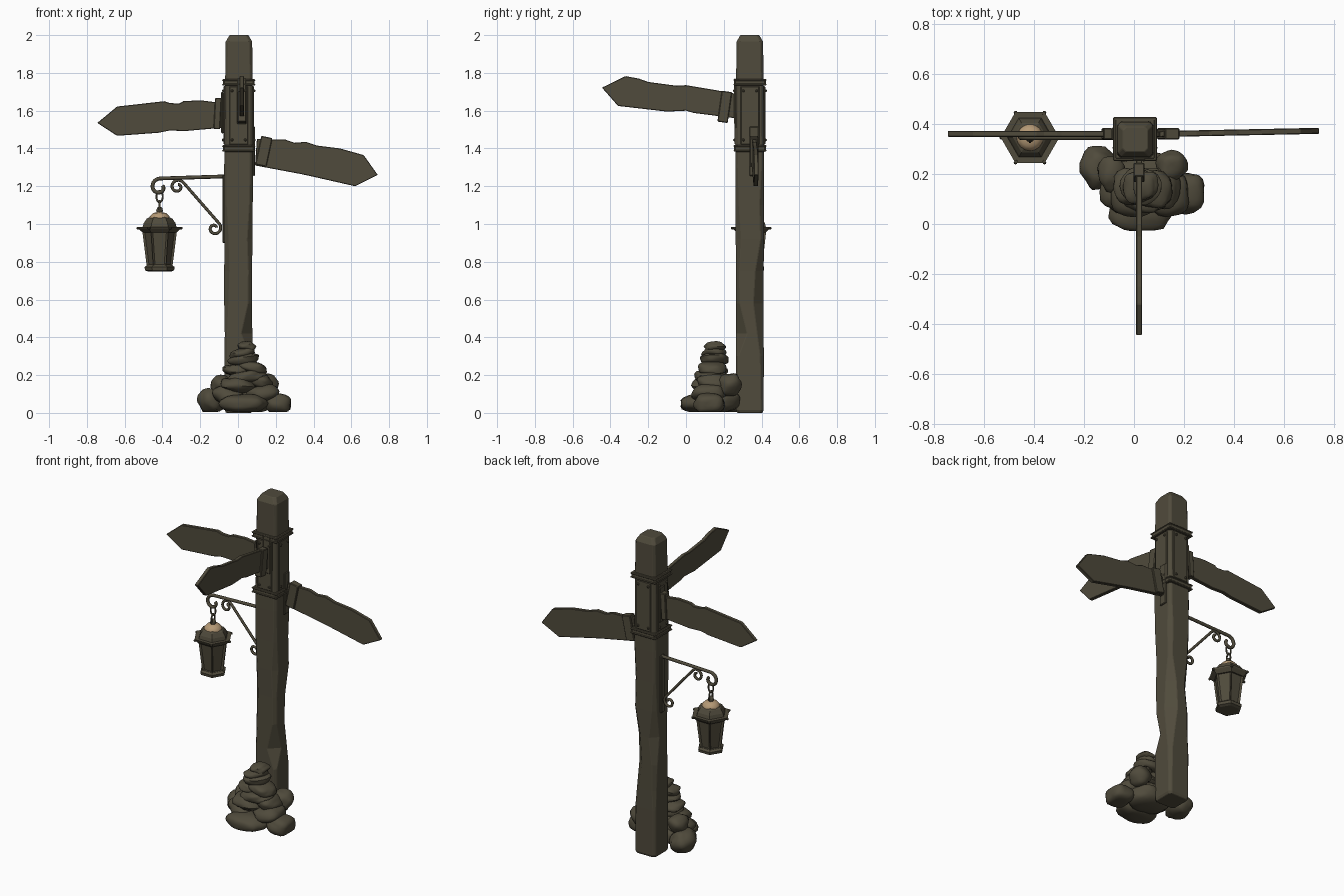
import bpy, bmesh, math, random
from mathutils import Vector, Matrix, noise

if "Cube" in bpy.data.objects:
    bpy.data.objects.remove(bpy.data.objects["Cube"])
random.seed(4)
PY = 0.345          # post centre in y
LX = -0.415         # lantern centre in x


def material(name, rgb):
    m = bpy.data.materials.new(name)
    m.use_nodes = True
    m.diffuse_color = (*rgb, 1)
    m.node_tree.nodes["Principled BSDF"].inputs["Base Color"].default_value = (*rgb, 1)
    return m


OLIVE = material("dark olive", (0.08, 0.07, 0.045))
TAN = material("warm tan", (0.46, 0.32, 0.18))


def finish(name, bm, mat=OLIVE, bevel=0, smooth=None):
    bmesh.ops.recalc_face_normals(bm, faces=bm.faces)
    me = bpy.data.meshes.new(name)
    bm.to_mesh(me)
    bm.free()
    ob = bpy.data.objects.new(name, me)
    bpy.context.collection.objects.link(ob)
    me.materials.append(mat)
    if bevel:
        mod = ob.modifiers.new("Bevel", "BEVEL")
        mod.width, mod.segments = bevel, 1
    if smooth:
        bpy.ops.object.select_all(action="DESELECT")
        bpy.context.view_layer.objects.active = ob
        ob.select_set(True)
        bpy.ops.object.shade_smooth_by_angle(angle=math.radians(smooth))
    return ob


def box(name, centre, size, turn=0, axis="Y", bevel=0.004):
    bm = bmesh.new()
    bmesh.ops.create_cube(bm, size=1, matrix=Matrix.Translation(centre)
                          @ Matrix.Rotation(math.radians(turn), 4, axis)
                          @ Matrix.Diagonal((*size, 1)))
    return finish(name, bm, bevel=bevel)


def loft(name, rings, mat=OLIVE, smooth=None, bevel=0):
    bm = bmesh.new()
    rows = [[bm.verts.new(p) for p in ring] for ring in rings]
    n = len(rows[0])
    for a, b in zip(rows, rows[1:]):
        for i in range(n):
            bm.faces.new((a[i], a[(i + 1) % n], b[(i + 1) % n], b[i]))
    bm.faces.new(rows[0])
    bm.faces.new(rows[-1])
    return finish(name, bm, mat, bevel, smooth)


def lathe(name, profile, sides, mat=OLIVE, smooth=None):
    return loft(name, [[(LX + r * math.cos(i * math.tau / sides),
                         PY + r * math.sin(i * math.tau / sides), z)
                        for i in range(sides)] for r, z in profile], mat, smooth)


def tube(name, pts, r, cyclic=False):
    cu = bpy.data.curves.new(name, "CURVE")
    cu.dimensions = "3D"
    cu.bevel_depth, cu.bevel_resolution, cu.use_fill_caps = r, 2, True
    sp = cu.splines.new("POLY")
    sp.points.add(len(pts) - 1)
    for p, co in zip(sp.points, pts):
        p.co = (*co, 1)
    sp.use_cyclic_u = cyclic
    ob = bpy.data.objects.new(name, cu)
    bpy.context.collection.objects.link(ob)
    cu.materials.append(OLIVE)


def arc(cx, cz, r0, r1, a0, a1, n=22):
    pts = []
    for i in range(n + 1):
        t = i / n
        a, r = math.radians(a0 + (a1 - a0) * t), r0 + (r1 - r0) * t
        pts.append((cx + r * math.cos(a), PY, cz + r * math.sin(a)))
    return pts


# Post: square section with worn corners whose chamfer varies with height
def section(z, half, wear, dx):
    ring = []
    for k, (sx, sy) in enumerate([(1, 1), (-1, 1), (-1, -1), (1, -1)]):
        c = 0.014 + wear[k]
        a, b = (half, half - c), (half - c, half)
        for u, v in ((a, b) if sx * sy > 0 else (b, a)):
            ring.append((0.003 + dx + sx * u, PY - 0.007 + sy * v, z))
    return ring


flat = (0, 0, 0, 0)
loft("post", [section(*row) for row in [
    (0, 0.067, flat, 0), (0.015, 0.073, flat, 0), (0.3, 0.074, (0.005, 0, 0, 0), 0),
    (0.42, 0.073, (0.02, 0.005, 0, 0.045), 0), (0.58, 0.073, (0.04, 0.01, 0.01, 0.006), -0.003),
    (0.75, 0.073, (0.03, 0.03, 0.015, 0.004), -0.003), (0.92, 0.075, (0.004, 0.01, 0.01, 0.015), 0),
    (1.1, 0.075, (0.01, 0, 0, 0.004), 0), (1.3, 0.076, flat, 0), (1.75, 0.073, flat, 0.002),
    (1.965, 0.07, flat, 0.002), (2.0, 0.05, flat, 0.002)]], bevel=0.003)

# Iron bands, side plates and bolts
for label, z in (("lower", 1.4), ("upper", 1.75)):
    box(label + "_band", (0.004, PY - 0.006, z), (0.168, 0.168, 0.036), bevel=0.008)
    for s in (-1, 1):
        box(label + "_band_rim", (0.004, PY - 0.006, z + s * 0.012), (0.175, 0.175, 0.01))
for i in range(4):
    d = Matrix.Rotation(i * math.pi / 2, 3, "Z") @ Vector((1, 0, 0))
    side = Vector((-d.y, d.x, 0))
    mid = Vector((0.004, PY - 0.006, 1.575))
    box("side_plate", mid + d * 0.075, (0.012, 0.1, 0.31), i * 90, "Z")
    for s in (-1, 1):
        for z in (-0.13, 0.13):
            box("bolt", mid + d * 0.083 + side * s * 0.035 + Vector((0, 0, z)),
                (0.012, 0.014, 0.014), i * 90, "Z")


# Arrow boards: outline in (distance, height), thickened sideways
def board(name, outline, place, thick=0.024):
    bm = bmesh.new()
    a, b = ([bm.verts.new(place(u, s * thick / 2, z)) for u, z in outline] for s in (-1, 1))
    n = len(a)
    for i in range(n):
        bm.faces.new((a[i], a[(i + 1) % n], b[(i + 1) % n], b[i]))
    bm.faces.new(a)
    bm.faces.new(b)
    finish(name, bm, bevel=0.003)


board("right_sign", [(0.08, 1.51), (0.08, 1.64), (0.2, 1.655), (0.29, 1.65), (0.31, 1.638), (0.36, 1.64),
                     (0.39, 1.65), (0.64, 1.622), (0.745, 1.535), (0.64, 1.467), (0.42, 1.483),
                     (0.36, 1.495), (0.28, 1.492)], lambda u, t, z: (-u, 0.36 + t, z))
board("left_sign", [(0.09, 1.31), (0.1, 1.45), (0.25, 1.447), (0.3, 1.43), (0.36, 1.435), (0.42, 1.415),
                    (0.54, 1.4), (0.665, 1.365), (0.74, 1.26), (0.62, 1.2), (0.4, 1.25),
                    (0.33, 1.265)], lambda u, t, z: (u, 0.357 + 0.02 * u + t, z))
board("front_sign", [(-0.26, 1.56), (-0.26, 1.69), (-0.15, 1.71), (0.0, 1.735), (0.05, 1.732),
                     (0.2, 1.752), (0.25, 1.77), (0.32, 1.783), (0.445, 1.722), (0.36, 1.625),
                     (0.1, 1.595), (0.0, 1.6), (-0.04, 1.588)], lambda u, t, z: (0.02 + t, -u, z))

# Sign collars and hinge plates
box("right_collar", (-0.108, 0.36, 1.585), (0.035, 0.045, 0.165), 3)
box("right_hinge", (-0.083, 0.36, 1.59), (0.012, 0.05, 0.22))
box("left_collar", (0.137, 0.36, 1.385), (0.06, 0.045, 0.155), 12)
box("left_hinge", (0.084, 0.36, 1.385), (0.012, 0.05, 0.26))
box("front_collar", (0.02, 0.205, 1.62), (0.045, 0.055, 0.165), -8, "X")
box("front_hinge", (0.02, 0.259, 1.65), (0.05, 0.012, 0.24))

# Lantern bracket with scrolled ends
box("bracket_plate", (-0.075, PY, 1.08), (0.014, 0.034, 0.36))
tube("bracket_arm", [(-0.07, PY, 1.252)] + arc(LX, 1.195, 0.046, 0.017, 90, 390), 0.01)
tube("bracket_brace", arc(-0.32, 1.197, 0.038, 0.012, 41, 440)[::-1]
     + arc(-0.125, 0.977, 0.036, 0.012, 41, -340), 0.008)

# Chain links
tube("upper_link", [(LX + 0.017 * math.cos(a), PY, 1.145 + 0.03 * math.sin(a))
                    for a in (i * math.tau / 14 for i in range(14))], 0.005, True)
tube("lower_link", [(LX, PY + 0.017 * math.cos(a), 1.09 + 0.034 * math.sin(a))
                    for a in (i * math.tau / 14 for i in range(14))], 0.005, True)

# Hexagonal lantern: cap, roof, glazed body, base
lathe("lantern_finial", [(0.01, 1.05), (0.018, 1.07), (0.014, 1.085), (0.005, 1.092)], 12, smooth=40)
lathe("lantern_cap", [(0.054, 1.025), (0.052, 1.04), (0.036, 1.057), (0.012, 1.063)], 16, TAN, 50)
lathe("lantern_roof", [(0.09, 0.955), (0.113, 0.976), (0.117, 0.985), (0.09, 0.984), (0.084, 1.005),
                       (0.068, 1.028), (0.045, 1.04)], 6)
lathe("lantern_base", [(0.06, 0.748), (0.077, 0.755), (0.08, 0.772), (0.066, 0.782)], 6)
bm = bmesh.new()
bmesh.ops.create_cone(bm, cap_ends=True, segments=6, radius1=0.068, radius2=0.092, depth=0.19,
                      matrix=Matrix.Translation((LX, PY, 0.87)) @ Matrix.Rotation(math.pi / 6, 4, "Z"))
# Put body corners on the same directions as the roof corners
far = max(bm.verts, key=lambda v: v.co.x)
if abs(far.co.y - PY) > 0.01:
    bmesh.ops.rotate(bm, verts=bm.verts, cent=(LX, PY, 0), matrix=Matrix.Rotation(math.pi / 6, 3, "Z"))
panes = [f for f in bm.faces if len(f.verts) == 4]
bmesh.ops.inset_individual(bm, faces=panes, thickness=0.014, depth=-0.009)
finish("lantern_body", bm)
for i in range(6):
    a = i * math.pi / 3
    box("brim_tip", (LX + 0.112 * math.cos(a), PY + 0.112 * math.sin(a), 0.978),
        (0.02, 0.014, 0.014), i * 60, "Z")


# Stacked cairn: rounded, slightly lumpy stones
def stone(x, y, z, rx, ry, rz, tilt):
    bm = bmesh.new()
    bmesh.ops.create_icosphere(bm, subdivisions=3, radius=1)
    seed = Vector([random.uniform(0, 50) for _ in range(3)])
    turn = Matrix.Rotation(math.radians(tilt), 3, "Y")
    for v in bm.verts:
        k = 1 + 0.22 * noise.noise(v.co * 1.3 + seed)
        p = Vector([math.copysign(abs(c) ** 0.85, c) for c in v.co]) * k
        v.co = turn @ Vector((p.x * rx, p.y * ry, p.z * rz)) + Vector((x, y, z))
        v.co.z = max(v.co.z, 0.004)
    finish("stone", bm, smooth=40)


for row in [(-0.14, 0.225, 0.065, 0.07, 0.085, 0.065, 20), (0.03, 0.06, 0.05, 0.125, 0.085, 0.05, 0),
            (0.21, 0.125, 0.05, 0.075, 0.08, 0.055, 10), (0.05, 0.18, 0.06, 0.13, 0.1, 0.06, 0),
            (-0.09, 0.2, 0.15, 0.055, 0.07, 0.05, 0), (-0.05, 0.13, 0.09, 0.08, 0.09, 0.05, 8),
            (0.13, 0.12, 0.1, 0.09, 0.09, 0.05, -10), (0.15, 0.23, 0.15, 0.06, 0.06, 0.06, 15),
            (0.0, 0.12, 0.145, 0.09, 0.09, 0.042, 5), (0.12, 0.14, 0.17, 0.07, 0.08, 0.04, 20),
            (0.05, 0.13, 0.19, 0.1, 0.09, 0.035, -5), (-0.01, 0.15, 0.225, 0.07, 0.075, 0.03, 5),
            (0.08, 0.14, 0.24, 0.075, 0.075, 0.032, 10), (0.03, 0.15, 0.285, 0.08, 0.075, 0.03, -8),
            (0.02, 0.15, 0.315, 0.068, 0.065, 0.027, -10), (0.045, 0.155, 0.352, 0.048, 0.058, 0.025, 0)]:
    stone(*row)
